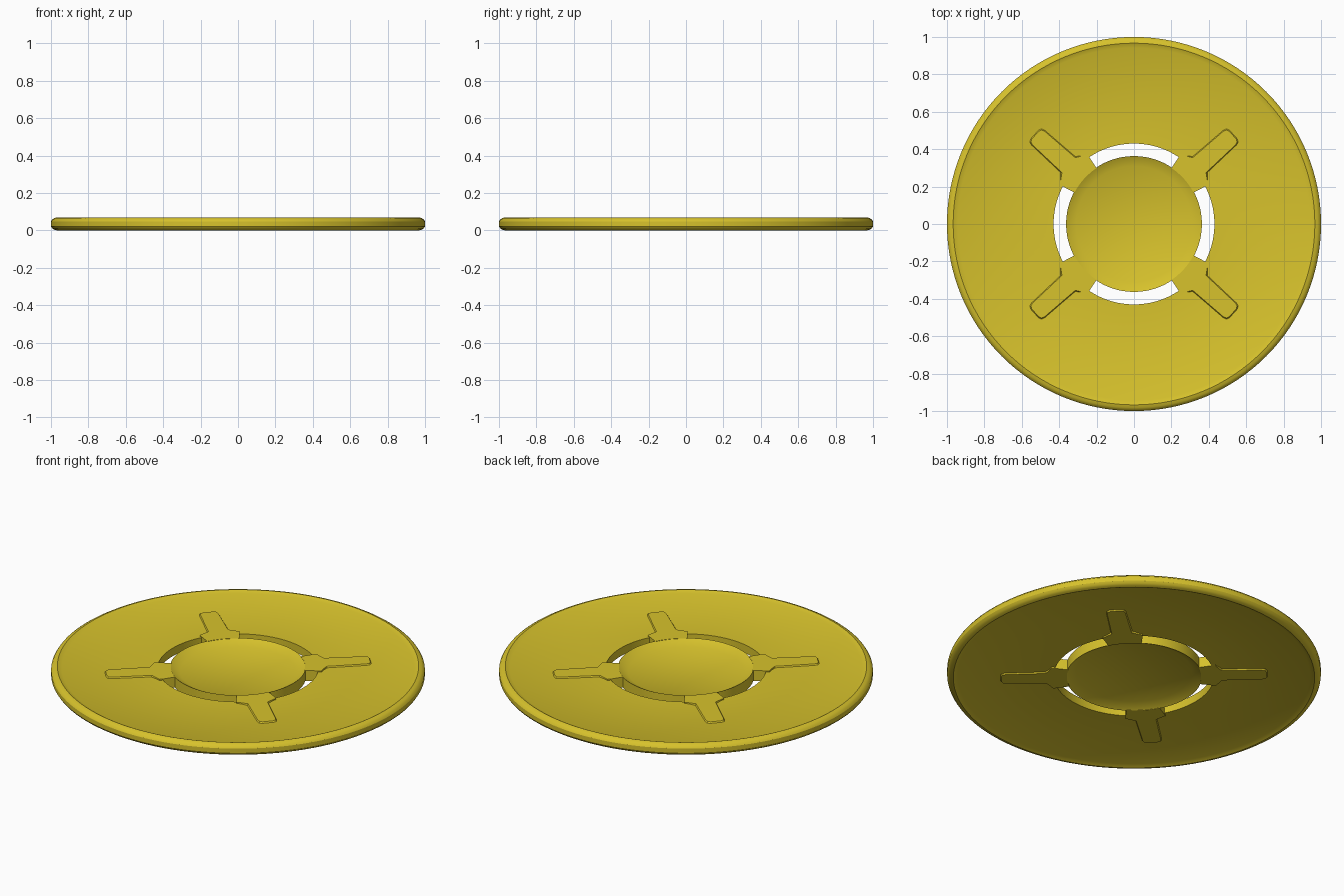
import bpy, bmesh, math

if "Cube" in bpy.data.objects:
    bpy.data.objects.remove(bpy.data.objects["Cube"])

yellow = bpy.data.materials.new("mustard yellow")
yellow.diffuse_color = (0.68, 0.54, 0.025, 1)
yellow.use_nodes = True
yellow.node_tree.nodes["Principled BSDF"].inputs["Base Color"].default_value = yellow.diffuse_color


def finish(bm, name, smooth=True):
    bmesh.ops.remove_doubles(bm, verts=bm.verts, dist=1e-5)
    bmesh.ops.recalc_face_normals(bm, faces=bm.faces)
    mesh = bpy.data.meshes.new(name)
    bm.to_mesh(mesh)
    bm.free()
    mesh.materials.append(yellow)
    ob = bpy.data.objects.new(name, mesh)
    bpy.context.collection.objects.link(ob)
    if smooth:
        bpy.ops.object.select_all(action='DESELECT')
        ob.select_set(True)
        bpy.context.view_layer.objects.active = ob
        bpy.ops.object.shade_smooth_by_angle(angle=math.radians(28))
    return ob


def lathe(name, upper, closed, steps=128):
    """Spin an upper half profile (r, z above mid plane), mirrored below."""
    mid = 0.035
    pts = [(r, mid + z) for r, z in upper]
    pts += [(r, mid - z) for r, z in reversed(upper)]
    bm = bmesh.new()
    vs = [bm.verts.new((r, 0, z)) for r, z in pts]
    edges = [bm.edges.new(pair) for pair in zip(vs, vs[1:])]
    if closed:
        edges.append(bm.edges.new((vs[-1], vs[0])))
    bmesh.ops.spin(bm, geom=vs + edges, cent=(0, 0, 0), axis=(0, 0, 1),
                   angle=2 * math.pi, steps=steps, use_duplicate=False)
    return finish(bm, name)


# Broad ring with a crested, rounded rim on both sides
lathe("outer_disc", [(0.43, 0.024), (0.942, 0.024), (0.967, 0.035),
                     (0.982, 0.031), (0.993, 0.024), (1.0, 0.013)], True)

# Centre hub dished from both sides
lathe("center_hub", [(0.0, 0.003), (0.31, 0.003), (0.363, 0.031)], False)


def spoke(name, sx, sy):
    """Raised bridge across the slots, flared at the inner end."""
    a0 = math.radians(42)
    flare = math.radians(14.2)

    def arc(r, n=6):
        return [(r * math.cos(flare * (2 * i / n - 1)),
                 r * math.sin(flare * (2 * i / n - 1))) for i in range(n + 1)]

    side = [(0.437, 0.108), (0.448, 0.088), (0.475, 0.058), (0.69, 0.053),
            (0.708, 0.047), (0.715, 0.03)]
    inner = arc(0.36)
    outline = [(u, -v) for u, v in reversed(side)]
    outline = outline + [(0.417, -0.1055)] + inner + [(0.417, 0.1055)] + side
    bm = bmesh.new()
    rings = []
    # Slightly narrower at the top and bottom faces
    for z, scale in ((0.004, 0.92), (0.011, 1.0), (0.059, 1.0), (0.066, 0.92)):
        ring = []
        for u, v in outline:
            if u > 0.45:
                v *= scale
                u -= 0.06 * (1 - scale)
            x = u * math.cos(a0) - v * math.sin(a0)
            y = u * math.sin(a0) + v * math.cos(a0)
            ring.append(bm.verts.new((sx * x, sy * y, z)))
        rings.append(ring)
    n = len(outline)
    for low, high in zip(rings, rings[1:]):
        for i in range(n):
            j = (i + 1) % n
            bm.faces.new((low[i], low[j], high[j], high[i]))
    bm.faces.new(rings[0])
    bm.faces.new(rings[-1])
    finish(bm, name)


for side_x, word_x in ((1, "right"), (-1, "left")):
    for side_y, word_y in ((1, "back"), (-1, "front")):
        spoke(f"spoke_{word_y}_{word_x}", side_x, side_y)
